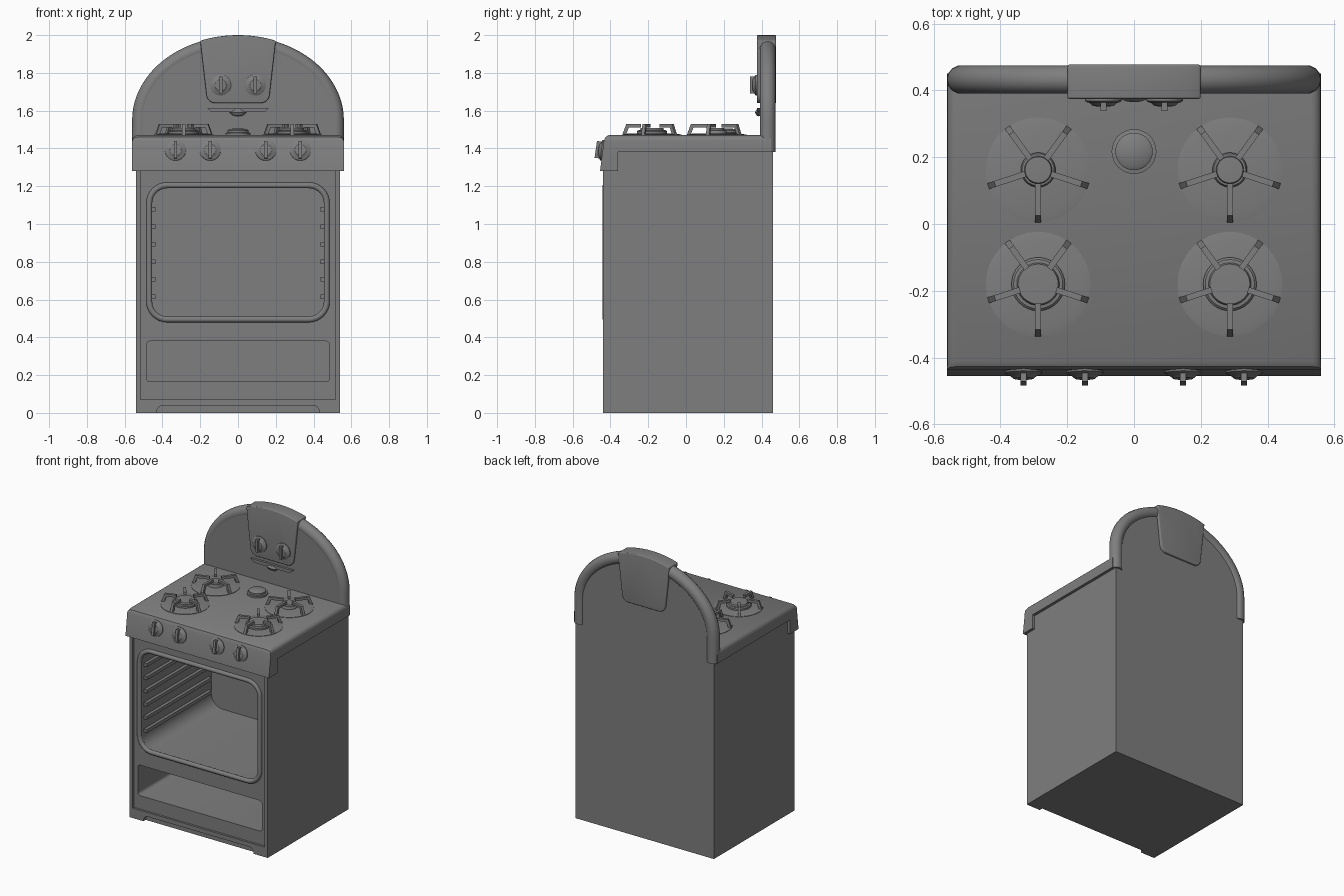
import bpy, bmesh, math
from mathutils import Matrix, Vector

if "Cube" in bpy.data.objects:
    bpy.data.objects.remove(bpy.data.objects["Cube"])

enamel = bpy.data.materials.new("grey enamel")
enamel.use_nodes = True
GREY = (0.21, 0.21, 0.21, 1)
enamel.diffuse_color = GREY
enamel.node_tree.nodes["Principled BSDF"].inputs["Base Color"].default_value = GREY


def activate(ob):
    bpy.ops.object.select_all(action="DESELECT")
    ob.select_set(True)
    bpy.context.view_layer.objects.active = ob


def finish(name, bm, matrix=None, smooth=True):
    if matrix:
        bm.transform(matrix)
    bmesh.ops.recalc_face_normals(bm, faces=bm.faces)
    me = bpy.data.meshes.new(name)
    bm.to_mesh(me)
    bm.free()
    me.materials.append(enamel)
    ob = bpy.data.objects.new(name, me)
    bpy.context.collection.objects.link(ob)
    if smooth:
        activate(ob)
        bpy.ops.object.shade_smooth_by_angle(angle=math.radians(35))
    return ob


def prism(name, pts, lo, hi, axis="Y", bevel=0, where=None, matrix=None):
    """Extrude a 2D outline along an axis, rounding the edges picked by 'where'."""
    place = {"X": lambda a, b: (lo, a, b), "Y": lambda a, b: (a, lo, b)}[axis]
    step = Vector((hi - lo, 0, 0)) if axis == "X" else Vector((0, hi - lo, 0))
    bm = bmesh.new()
    face = bm.faces.new([bm.verts.new(place(a, b)) for a, b in pts])
    new = bmesh.ops.extrude_face_region(bm, geom=[face], use_keep_orig=True)["geom"]
    bmesh.ops.translate(bm, vec=step, verts=[g for g in new if isinstance(g, bmesh.types.BMVert)])
    bmesh.ops.recalc_face_normals(bm, faces=bm.faces)
    if bevel:
        edges = [e for e in bm.edges if e.calc_face_angle(0) > 0.7
                 and (where is None or where((e.verts[0].co + e.verts[1].co) / 2))]
        bmesh.ops.bevel(bm, geom=edges, offset=bevel, segments=4, profile=0.5, affect="EDGES")
    return finish(name, bm, matrix)


def box(name, x0, x1, y0, y1, z0, z1, matrix=None):
    return prism(name, [(x0, z0), (x1, z0), (x1, z1), (x0, z1)], y0, y1, matrix=matrix)


def lathe(name, profile, matrix, steps=32):
    """Spin a (radius, height) profile around local z."""
    bm = bmesh.new()
    verts = [bm.verts.new((r, 0, z)) for r, z in profile]
    edges = [bm.edges.new(p) for p in zip(verts, verts[1:])]
    bmesh.ops.spin(bm, geom=verts + edges, cent=(0, 0, 0), axis=(0, 0, 1),
                   angle=math.tau, steps=steps, use_duplicate=False)
    bmesh.ops.remove_doubles(bm, verts=bm.verts, dist=1e-5)
    return finish(name, bm, matrix)


def rounded(x, z0, z1, r, n=8):
    """Rounded rectangle outline centred on x = 0."""
    pts = []
    for i, (cx, cz) in enumerate([(x - r, z1 - r), (r - x, z1 - r), (r - x, z0 + r), (x - r, z0 + r)]):
        for k in range(n + 1):
            a = math.pi / 2 * (i + k / n)
            pts.append((cx + r * math.cos(a), cz + r * math.sin(a)))
    return pts


def tube(name, pts, radius, y, cyclic):
    cu = bpy.data.curves.new(name, "CURVE")
    cu.dimensions = "3D"
    cu.bevel_depth, cu.bevel_resolution, cu.use_fill_caps = radius, 5, True
    sp = cu.splines.new("POLY")
    sp.points.add(len(pts) - 1)
    for p, (x, z) in zip(sp.points, pts):
        p.co = (x, y, z, 1)
    sp.use_cyclic_u = cyclic
    sp.use_smooth = True
    cu.materials.append(enamel)
    ob = bpy.data.objects.new(name, cu)
    bpy.context.collection.objects.link(ob)


# Cabinet with recessed front, oven cavity, drawer bay and kick notch
body = box("cabinet", -0.54, 0.54, -0.44, 0.46, 0, 1.38)
cutters = [
    box("recess_cutter", -0.515, 0.515, -0.5, -0.425, 0.07, 1.3),
    prism("oven_cutter", rounded(0.46, 0.5, 1.205, 0.09), -0.5, 0.36),
    prism("drawer_cutter", rounded(0.485, 0.165, 0.38, 0.02, 4), -0.5, 0.36),
    prism("kick_cutter", rounded(0.43, -0.1, 0.04, 0.035), -0.5, -0.415),
]
for c in cutters:
    c.hide_render = True
    mod = body.modifiers.new(c.name, "BOOLEAN")
    mod.operation, mod.solver, mod.object = "DIFFERENCE", "EXACT", c
    activate(body)
    bpy.ops.object.modifier_apply(modifier=mod.name)
    bpy.data.objects.remove(c)
activate(body)
bpy.ops.object.shade_smooth_by_angle(angle=math.radians(35))

# Oven opening trim and rack rails
tube("oven_trim", rounded(0.47, 0.495, 1.205, 0.095), 0.016, -0.425, True)
for side in (-1, 1):
    for i in range(6):
        z = 0.614 + 0.093 * i
        xs = sorted((side * 0.438, side * 0.465))
        box("rack_rail", *xs, -0.39, 0.33, z - 0.012, z + 0.012)

# Cooktop with sloping control apron
TOP = 1.47
prism("cooktop", [(-0.455, 1.28), (-0.435, 1.44), (-0.427, 1.46), (-0.41, TOP),
                  (0.45, TOP), (0.45, 1.38), (-0.36, 1.38), (-0.36, 1.28)],
      -0.56, 0.56, "X", 0.03, lambda m: abs(m.x) > 0.55 and m.z > 1.465)


# Arched backsplash: flat panel with a rounded rim
def arch(a, b, n=40, t0=0.0, t1=math.pi):
    return [(a * math.cos(t0 + (t1 - t0) * i / n), 1.55 + b * math.sin(t0 + (t1 - t0) * i / n))
            for i in range(n + 1)]


rim = [(0.518, 1.38)] + arch(0.518, 0.403) + [(-0.518, 1.38)]
prism("backsplash_panel", rim, 0.392, 0.46)
tube("backsplash_rim", rim, 0.0425, 0.4325, False)

# Control plate saddling the arch
t = math.acos(0.2 / 0.56)
crown = arch(0.56, 0.45, 12, t, math.pi - t)
corner = [(0.168 - 0.048 * (1 - math.cos(a)), 1.69 - 0.05 * math.sin(a))
          for a in (i * math.pi / 12 for i in range(7))]
prism("control_plate", crown + [(-x, z) for x, z in corner] + corner[::-1], 0.375, 0.477,
      bevel=0.006)

# Small vent ledge under the plate
prism("vent_ledge", [(-0.165, 1.615), (0.165, 1.615), (0.14, 1.592), (-0.14, 1.592)], 0.376, 0.4)
lathe("vent_knob", [(0, -0.02), (0.025, -0.016), (0.045, 0), (0.025, 0.016), (0, 0.02)],
      Matrix.Translation((0, 0.385, 1.59)) @ Matrix.Diagonal((1, 0.45, 1, 1)))


# Knobs: skirt, tapered cap and grip bar
def knob(name, x, y, z, tilt=0):
    m = Matrix.Translation((x, y, z)) @ Matrix.Rotation(math.radians(90 - tilt), 4, "X")
    lathe(name, [(0, -0.01), (0.055, -0.01), (0.055, 0.006), (0.048, 0.011), (0.042, 0.012),
                 (0.03, 0.022), (0, 0.024)], m)
    box(name + "_grip", -0.009, 0.009, -0.045, 0.045, 0, 0.037, m)


for x in (-0.331, -0.147, 0.147, 0.33):
    knob("front_knob", x, -0.441, 1.39, 8)
for x in (-0.092, 0.092):
    knob("timer_knob", x, 0.375, 1.735)

# Burners with five-armed pan supports
for x in (-0.287, 0.287):
    for y, cap, inner in ((0.162, 0.052, 0.04), (-0.18, 0.08, 0.057)):
        base = Matrix.Translation((x, y, TOP))
        lathe("burner_dish", [(0.157, -0.01), (0.157, 0.003), (0.13, 0.008), (0, 0.01)], base)
        lathe("burner_cap", [(cap, 0), (cap, 0.02), (cap * 0.92, 0.026), (cap * 0.8, 0.027),
                             (cap * 0.75, 0.037), (0, 0.039)], base)
        arm = [(0.157, 0.003), (0.136, 0.06), (inner, 0.06), (inner, 0.042),
               (0.122, 0.042), (0.137, 0.003)]
        for k in range(5):
            spin = Matrix.Rotation(math.radians(72 * k - 90), 4, "Z")
            prism("pan_support_arm", arm, -0.009, 0.009, matrix=base @ spin)

# Round centre cap on the cooktop
lathe("centre_cap", [(0.067, -0.01), (0.067, 0.012), (0.056, 0.014), (0.056, 0.026),
                     (0.045, 0.033), (0, 0.037)], Matrix.Translation((0, 0.217, TOP)))
